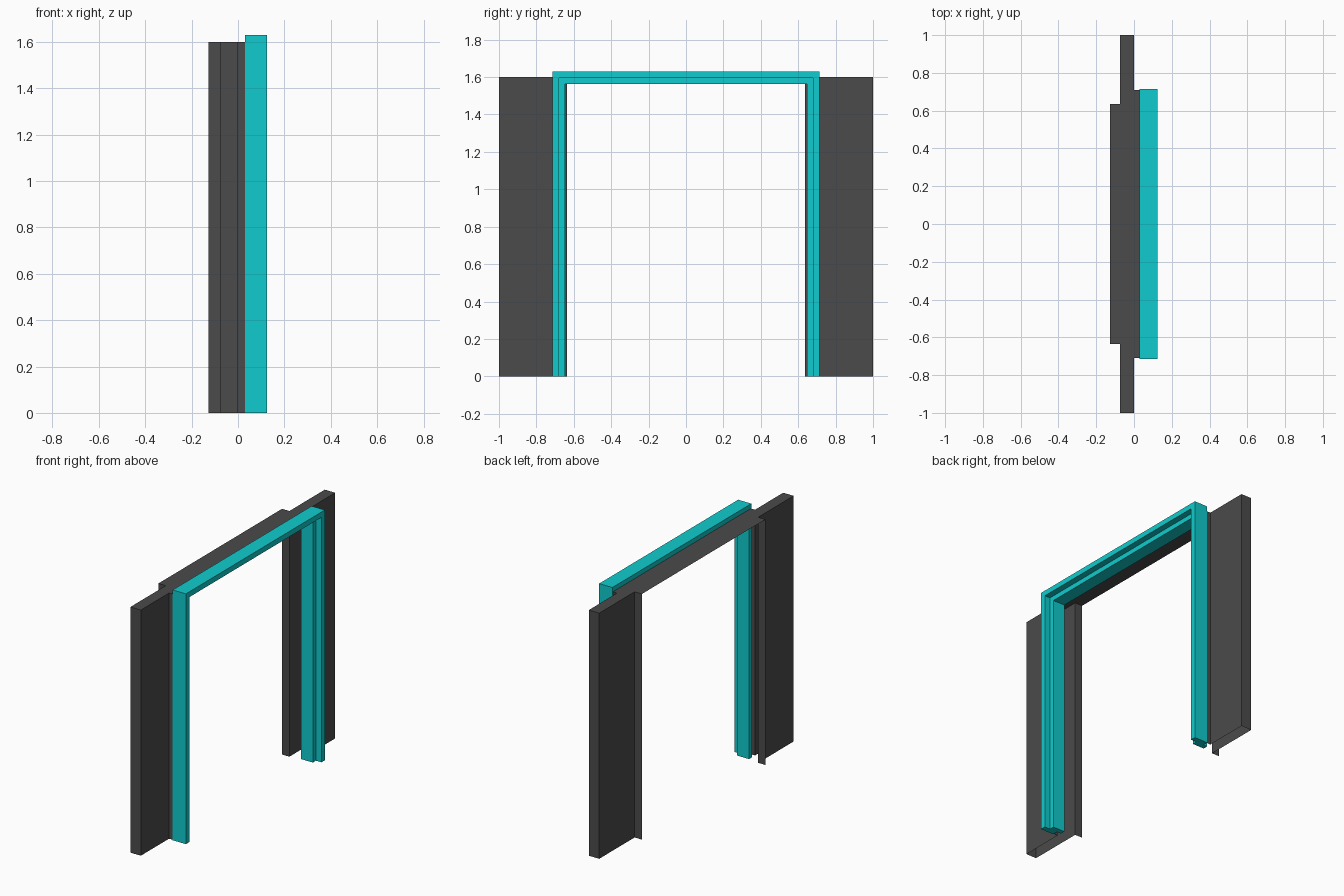
import bpy
import bmesh

if "Cube" in bpy.data.objects:
    bpy.data.objects.remove(bpy.data.objects["Cube"], do_unlink=True)


def make_material(name, color):
    mat = bpy.data.materials.new(name)
    mat.use_nodes = True
    mat.diffuse_color = color
    mat.node_tree.nodes["Principled BSDF"].inputs["Base Color"].default_value = color
    return mat


def make_object(name, bm, mat):
    mesh = bpy.data.meshes.new(name)
    bm.to_mesh(mesh)
    bm.free()
    mesh.materials.append(mat)
    obj = bpy.data.objects.new(name, mesh)
    bpy.context.collection.objects.link(obj)
    return obj


charcoal = make_material("charcoal", (0.07, 0.07, 0.07, 1))
teal = make_material("teal", (0.005, 0.6, 0.615, 1))

# Folded sheet casing: half plan outline, top skin and walls hanging from it
HEIGHT = 1.6
outline = [(0.03, 0.71), (0, 0.71), (0, 1), (-0.075, 1),
           (-0.075, 0.636), (-0.128, 0.636)]
bm = bmesh.new()
top = [bm.verts.new((x, y, HEIGHT)) for x, y in outline]
base = [bm.verts.new((x, y, 0)) for x, y in outline]
seam = [bm.verts.new((x, 0, HEIGHT)) for x in (outline[-1][0], outline[0][0])]
bm.faces.new(top + seam)
for i in range(len(outline) - 1):
    bm.faces.new((top[i + 1], top[i], base[i], base[i + 1]))
casing = make_object("wall_casing", bm, charcoal)
mirror = casing.modifiers.new("mirror", "MIRROR")
mirror.use_axis = (False, True, False)

# Stepped door trim: one profile swept up, across and down with mitred corners
# Each profile point is depth x and distance outward from the opening centre
profile = [(0.125, 0.715), (0.03, 0.715), (0.03, 0.68), (0, 0.68),
           (0, 0.648), (0.085, 0.648), (0.085, 0.68), (0.125, 0.68)]
RISE = 0.915
bm = bmesh.new()
rings = []
for side, raised in ((-1, False), (-1, True), (1, True), (1, False)):
    rings.append([bm.verts.new((x, side * out, out + RISE if raised else 0))
                  for x, out in profile])
count = len(profile)
for a, b in zip(rings, rings[1:]):
    for i in range(count):
        j = (i + 1) % count
        bm.faces.new((a[i], a[j], b[j], b[i]))
for ring in (rings[0], rings[-1]):
    bm.faces.new(ring)
bmesh.ops.recalc_face_normals(bm, faces=bm.faces)
make_object("door_trim", bm, teal)
